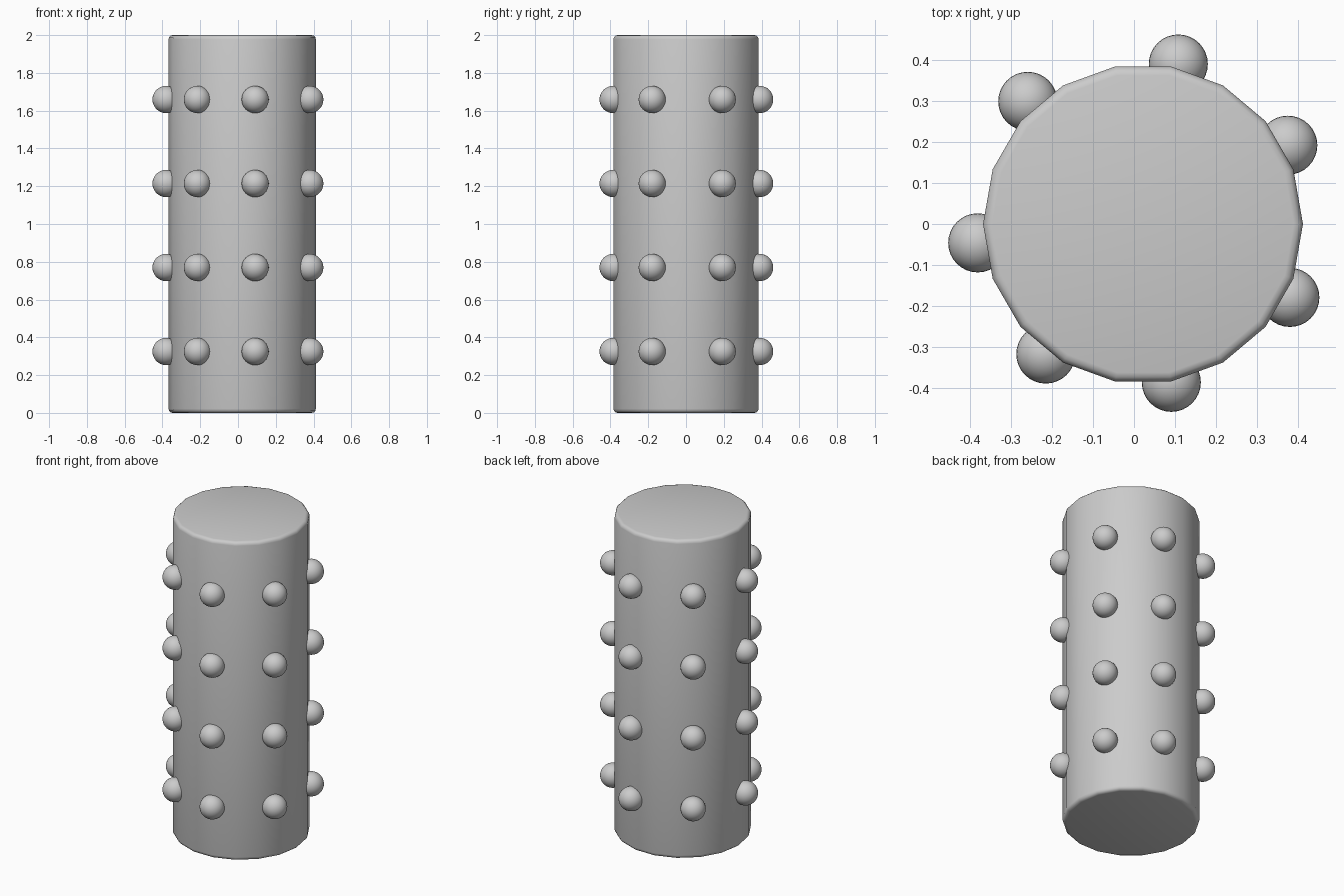
import bpy

if "Cube" in bpy.data.objects:
    bpy.data.objects.remove(bpy.data.objects["Cube"])

CX, R, H = 0.022, 0.39, 2.0


def smooth(obj, angle):
    bpy.ops.object.select_all(action='DESELECT')
    obj.select_set(True)
    bpy.context.view_layer.objects.active = obj
    bpy.ops.object.shade_smooth_by_angle(angle=angle)


# 18-sided column with softened rims
bpy.ops.mesh.primitive_cylinder_add(vertices=18, radius=R, depth=H,
                                    location=(CX, 0, H / 2),
                                    rotation=(0, 0, 1.5707963))
column = bpy.context.object
column.name = "column"
bevel = column.modifiers.new("rim_bevel", 'BEVEL')
bevel.width = 0.022
bevel.segments = 3
bevel.limit_method = 'ANGLE'
bevel.angle_limit = 1.0
bpy.ops.object.modifier_apply(modifier=bevel.name)
smooth(column, 0.7)

# Four rings of seven round studs, slightly uneven spacing
ring = [(0.108, 0.390), (0.375, 0.192), (0.380, -0.179), (0.091, -0.386),
        (-0.215, -0.317), (-0.381, -0.046), (-0.259, 0.299)]
stud_mesh = None
for row in range(4):
    z = 0.325 + 0.4447 * row
    for i, (x, y) in enumerate(ring):
        if stud_mesh is None:
            bpy.ops.mesh.primitive_uv_sphere_add(segments=32, ring_count=16,
                                                 radius=0.072, location=(x, y, z))
            stud = bpy.context.object
            smooth(stud, 0.7)
            stud_mesh = stud.data
        else:
            stud = bpy.data.objects.new("stud", stud_mesh)
            stud.location = (x, y, z)
            bpy.context.collection.objects.link(stud)
        stud.name = f"stud_row{row + 1}_{i + 1}"
